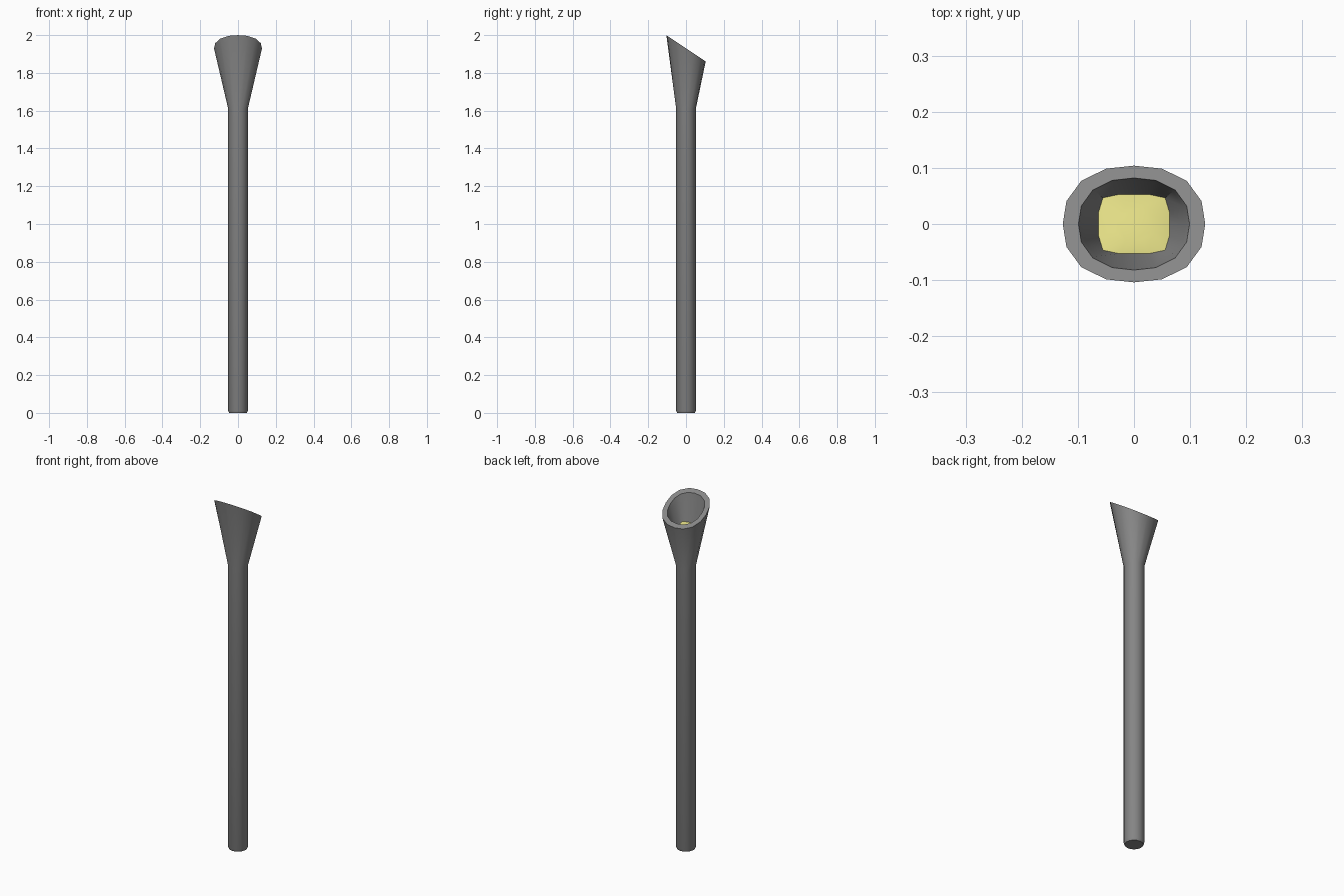
import bpy, bmesh
from math import cos, sin, tau

cube = bpy.data.objects.get("Cube")
if cube:
    bpy.data.objects.remove(cube)

SIDES = 16
TILT = -0.67  # slope of the slanted mouth


def material(name, color):
    m = bpy.data.materials.new(name)
    m.use_nodes = True
    m.diffuse_color = color
    m.node_tree.nodes["Principled BSDF"].inputs["Base Color"].default_value = color
    return m


def ring(bm, rx, ry, z, tilt=0.0, power=2.0):
    """Closed ring of vertices; a higher power makes it squarer."""
    verts = []
    for i in range(SIDES):
        c, s = cos(tau * i / SIDES), sin(tau * i / SIDES)
        k = (abs(c) ** power + abs(s) ** power) ** (-1 / power)
        y = ry * k * s
        verts.append(bm.verts.new((rx * k * c, y, z + tilt * y)))
    return verts


def bridge(bm, low, high):
    for i in range(SIDES):
        j = (i + 1) % SIDES
        bm.faces.new((low[i], low[j], high[j], high[i]))


def finish(bm, name, mat):
    mesh = bpy.data.meshes.new(name)
    bm.to_mesh(mesh)
    bm.free()
    obj = bpy.data.objects.new(name, mesh)
    bpy.context.collection.objects.link(obj)
    mesh.materials.append(mat)
    bpy.ops.object.select_all(action="DESELECT")
    obj.select_set(True)
    bpy.context.view_layer.objects.active = obj
    bpy.ops.object.shade_smooth_by_angle(angle=0.7)
    return obj


grey = material("grey metal", (0.24, 0.24, 0.24, 1))
yellow = material("yellow light", (0.75, 0.71, 0.23, 1))

# Post, flared head, flat rim and hollow inside as one lofted shell
bm = bmesh.new()
rings = [
    ring(bm, 0.047, 0.047, 0),
    ring(bm, 0.052, 0.052, 0.012),
    ring(bm, 0.052, 0.052, 1.61),
    ring(bm, 0.127, 0.104, 1.93, TILT, 2.3),
    ring(bm, 0.099, 0.082, 1.93, TILT, 2.3),
    ring(bm, 0.092, 0.077, 1.90, TILT, 2.4),
    ring(bm, 0.063, 0.053, 1.80, -0.5, 5.4),
]
bm.faces.new(list(reversed(rings[0])))
for low, high in zip(rings, rings[1:]):
    bridge(bm, low, high)
finish(bm, "post_and_head", grey)

# Slightly domed light panel at the bottom of the hollow
bm = bmesh.new()
edge = ring(bm, 0.063, 0.053, 1.80, -0.5, 5.4)
inner = ring(bm, 0.035, 0.03, 1.81, -0.5, 5.4)
bridge(bm, edge, inner)
bm.faces.new(inner)
finish(bm, "light_panel", yellow)
